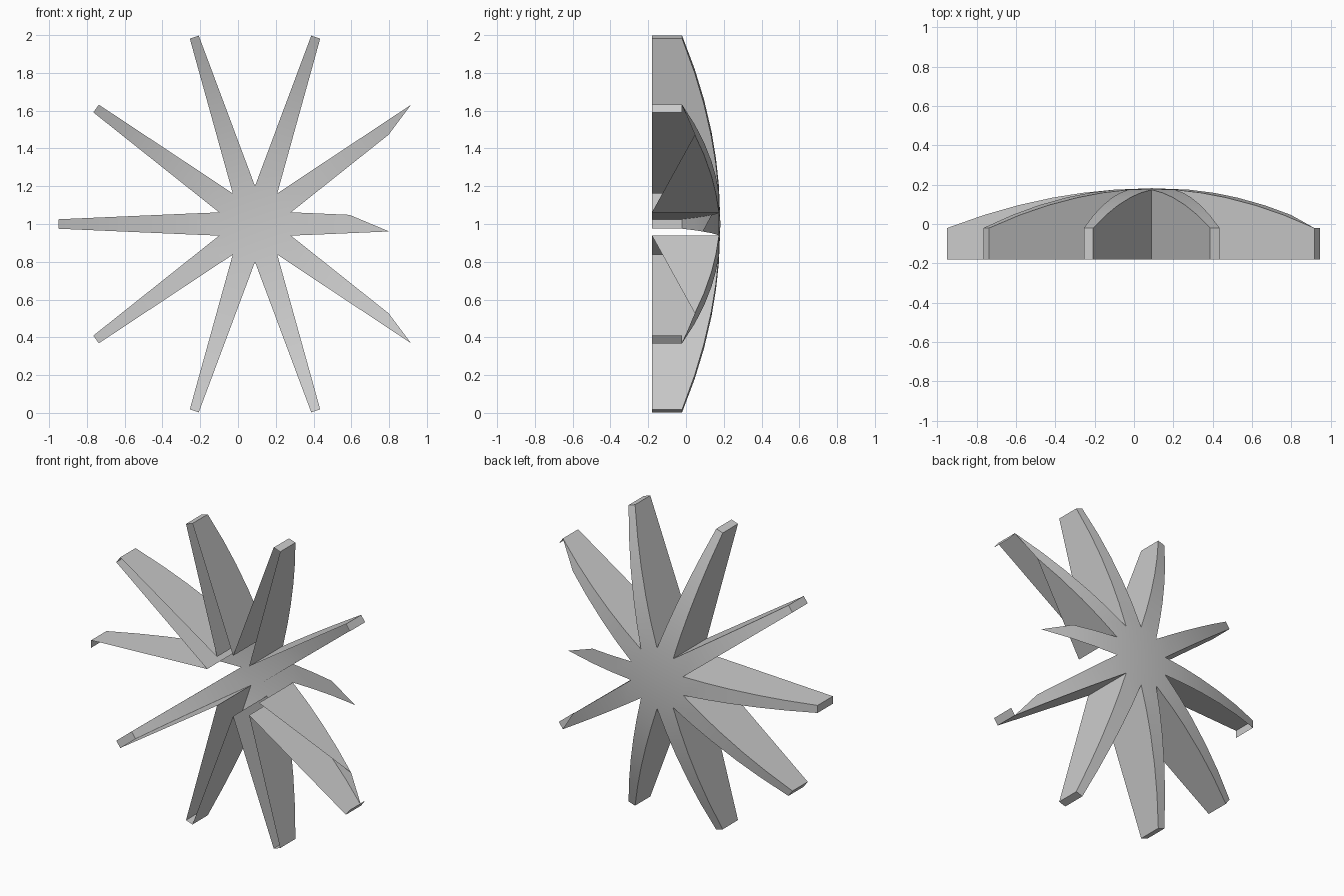
import bpy, bmesh
from math import radians, sin, cos, hypot

if "Cube" in bpy.data.objects:
    bpy.data.objects.remove(bpy.data.objects["Cube"])

CX, CZ = 0.09, 1.0            # star centre
FRONT = -0.18                 # open front rim
HUB, TIP = 0.19, 1.04         # arm start and end along its axis
STATIONS = [HUB, 0.35, 0.5, 0.68, 0.85, TIP]

bm = bmesh.new()


def dome(r):
    return 0.182 - 0.187 * r * r


def point(angle, s, side, rim=False):
    """Vertex on one edge of an arm: on the domed back, or on the front rim."""
    w = (0.062 + (0.025 - 0.062) * (s - HUB) / (TIP - HUB)) * side
    a = radians(angle)
    x = CX + s * cos(a) - w * sin(a)
    z = CZ + s * sin(a) + w * cos(a)
    return bm.verts.new((x, FRONT if rim else dome(hypot(s, w)), z))


def face(*verts):
    bm.faces.new(verts)


def cover(angle, up, low):
    """Domed strip between the upper and lower edge stations."""
    n = min(len(up), len(low))
    for i in range(n - 1):
        face(point(angle, up[i], 1), point(angle, up[i + 1], 1),
             point(angle, low[i + 1], -1), point(angle, low[i], -1))
    if len(up) > n:
        face(point(angle, up[n - 1], 1), point(angle, up[n], 1), point(angle, low[-1], -1))
    if len(low) > n:
        face(point(angle, low[n - 1], -1), point(angle, low[n], -1), point(angle, up[-1], 1))


def wall(angle, side):
    for s, t in zip(STATIONS, STATIONS[1:]):
        face(point(angle, s, side), point(angle, t, side),
             point(angle, t, side, True), point(angle, s, side, True))


def torn_wall(angle, side):
    """Wall missing its outer half: a fan from the rim at the hub."""
    for s, t in zip(STATIONS[:-2], STATIONS[1:-1]):
        face(point(angle, s, side), point(angle, t, side), point(angle, HUB, side, True))


def end_cap(angle):
    face(point(angle, TIP, 1), point(angle, TIP, -1),
         point(angle, TIP, -1, True), point(angle, TIP, 1, True))


for k in range(10):
    ang = k * 36
    # hub wedge
    face(bm.verts.new((CX, 0.182, CZ)), point(ang, HUB, 1), point(ang, HUB, -1))
    if k == 0:                            # broken arm: only a shard of the cover
        cover(ang, [HUB, 0.35, 0.5], [HUB, 0.35, 0.5, 0.71])
        continue
    end_cap(ang)
    if k in (1, 9):                       # arms torn along the edge facing the broken one
        torn = -1 if k == 1 else 1
        short = STATIONS[:-1]
        cover(ang, STATIONS if torn < 0 else short, short if torn < 0 else STATIONS)
        torn_wall(ang, torn)
        wall(ang, -torn)
    else:
        cover(ang, STATIONS, STATIONS)
        # the left arm has lost its lower wall
        for side in ((-1,) if k == 5 else (-1, 1)):
            wall(ang, side)

bmesh.ops.remove_doubles(bm, verts=bm.verts[:], dist=0.003)
bmesh.ops.recalc_face_normals(bm, faces=bm.faces[:])
mesh = bpy.data.meshes.new("star_shell")
bm.to_mesh(mesh)
bm.free()
star = bpy.data.objects.new("star_shell", mesh)
bpy.context.collection.objects.link(star)
bpy.context.view_layer.objects.active = star
star.select_set(True)
bpy.ops.object.shade_smooth_by_angle(angle=radians(30))
